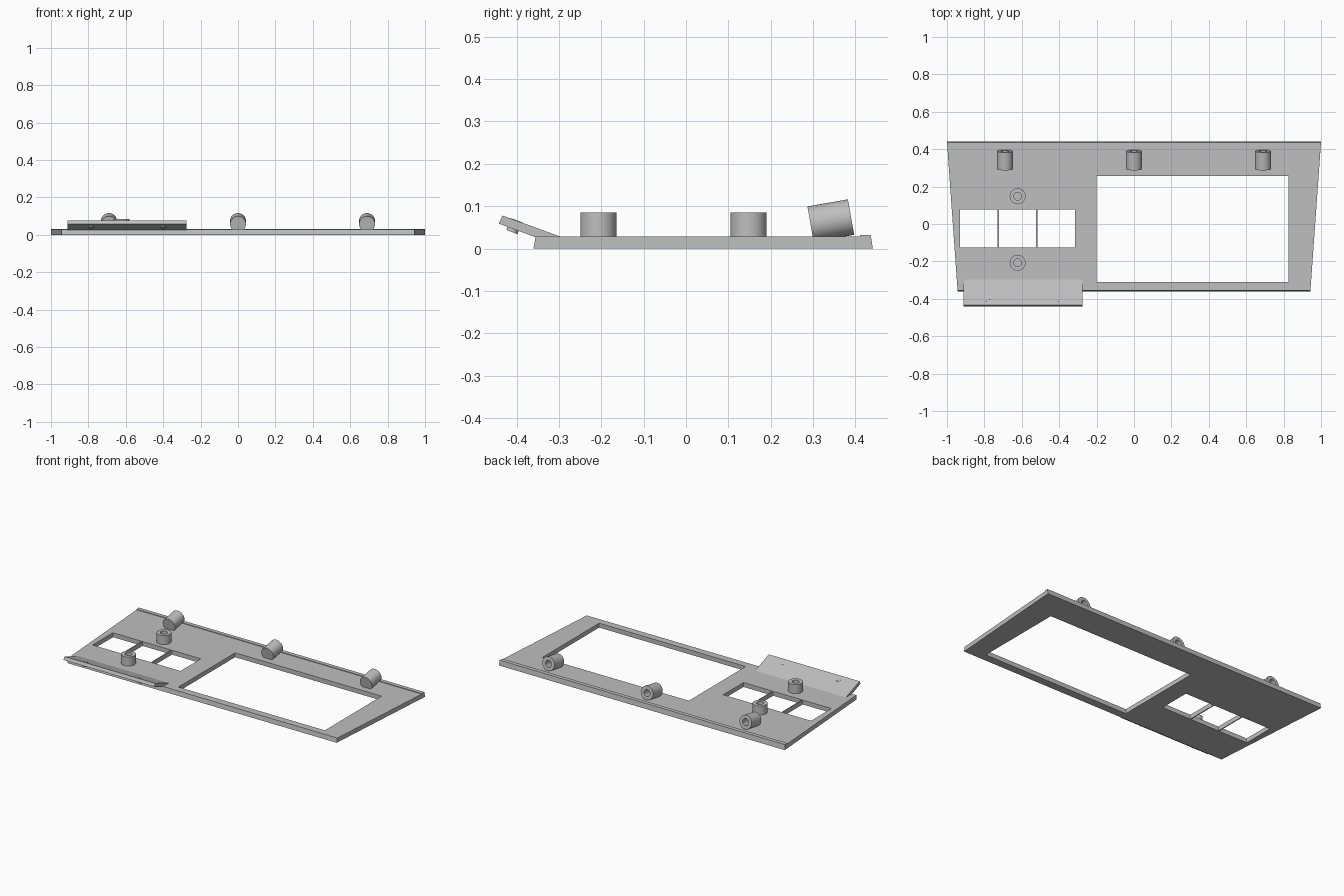
import bpy, bmesh, math
from mathutils import Matrix

cube = bpy.data.objects.get("Cube")
if cube:
    bpy.data.objects.remove(cube, do_unlink=True)

grey = bpy.data.materials.new("plain_grey")
colour = (0.52, 0.52, 0.52, 1)
grey.diffuse_color = colour
grey.use_nodes = True
grey.node_tree.nodes["Principled BSDF"].inputs["Base Color"].default_value = colour


def finish(name, bm, smooth=False):
    bmesh.ops.recalc_face_normals(bm, faces=bm.faces[:])
    mesh = bpy.data.meshes.new(name)
    bm.to_mesh(mesh)
    bm.free()
    mesh.materials.append(grey)
    ob = bpy.data.objects.new(name, mesh)
    bpy.context.collection.objects.link(ob)
    if smooth:
        bpy.ops.object.select_all(action='DESELECT')
        ob.select_set(True)
        bpy.context.view_layer.objects.active = ob
        bpy.ops.object.shade_smooth_by_angle(angle=math.radians(35))
    return ob


def extrude_x(name, profile, left, right):
    """Y-Z profile extruded in x; left and right give the ends at each y."""
    bm = bmesh.new()
    ends = [[bm.verts.new((f(y), y, z)) for y, z in profile] for f in (left, right)]
    a, b = ends
    bm.faces.new(a)
    bm.faces.new(b)
    n = len(profile)
    for i in range(n):
        j = (i + 1) % n
        bm.faces.new((a[i], a[j], b[j], b[i]))
    return finish(name, bm)


def lathe(name, profile, matrix, steps=40):
    """Radius-height profile turned about the local z axis."""
    bm = bmesh.new()
    verts = [bm.verts.new((r, 0, z)) for r, z in profile]
    edges = [bm.edges.new(pair) for pair in zip(verts, verts[1:])]
    bmesh.ops.spin(bm, geom=verts + edges, cent=(0, 0, 0), axis=(0, 0, 1),
                   angle=math.tau, steps=steps, use_duplicate=False)
    bmesh.ops.remove_doubles(bm, verts=bm.verts[:], dist=0.0002)
    bmesh.ops.transform(bm, matrix=matrix, verts=bm.verts[:])
    return finish(name, bm, smooth=True)


def socket(radius, bore, length, depth):
    return [(0, 0), (radius, 0), (radius, length), (bore, length),
            (bore, length - depth), (0, length - depth)]


# Tapered panel with a raised lip along the back edge
def half_width(y):
    return 0.943 + 0.057 * (y + 0.36) / 0.8


panel = extrude_x("panel", [(-0.36, 0), (0.441, 0), (0.436, 0.032),
                            (0.411, 0.032), (0.411, 0.028), (-0.355, 0.028)],
                  lambda y: -half_width(y), half_width)

# Openings: one large window and three small ones split by thin bars
openings = [(-0.2, 0.825, -0.31, 0.257),
            (-0.93, -0.729, -0.125, 0.078),
            (-0.723, -0.523, -0.125, 0.078),
            (-0.517, -0.315, -0.125, 0.078)]
cut = bmesh.new()
for x0, x1, y0, y1 in openings:
    place = Matrix.Translation(((x0 + x1) / 2, (y0 + y1) / 2, 0))
    bmesh.ops.create_cube(cut, size=1,
                          matrix=place @ Matrix.Diagonal((x1 - x0, y1 - y0, 0.2, 1)))
cutter = finish("opening_cutter", cut)
cutter.hide_render = True
cutter.hide_viewport = True
mod = panel.modifiers.new("openings", 'BOOLEAN')
mod.object = cutter
mod.solver = 'EXACT'
bpy.context.view_layer.update()
cut_mesh = bpy.data.meshes.new_from_object(
    panel.evaluated_get(bpy.context.evaluated_depsgraph_get()))
panel.modifiers.clear()
panel.data = cut_mesh
bpy.data.objects.remove(cutter, do_unlink=True)

# Sloping front tab
extrude_x("front_tab", [(-0.433, 0.078), (-0.442, 0.059), (-0.345, 0.023), (-0.293, 0.027)],
          lambda y: -0.912, lambda y: -0.276)

# Small pins under the tab
for side, x in (("right", -0.785), ("left", -0.4)):
    lathe(f"tab_pin_{side}", [(0, 0), (0.014, 0), (0.014, 0.03), (0, 0.03)],
          Matrix.Translation((x, -0.411, 0.039)) @ Matrix.Rotation(math.radians(20), 4, 'X')
          @ Matrix.Rotation(math.radians(-40), 4, 'X'), steps=20)

# Upright screw bosses beside the small windows
for side, y in (("back", 0.148), ("front", -0.207)):
    lathe(f"screw_boss_{side}", socket(0.0425, 0.021, 0.06, 0.05),
          Matrix.Translation((-0.622, y, 0.025)))

# Tilted sockets along the back, open to the rear
for side, x in (("right", -0.69), ("middle", 0), ("left", 0.69)):
    lathe(f"tilted_socket_{side}", socket(0.0425, 0.021, 0.097, 0.075),
          Matrix.Translation((x, 0.294, 0.0575)) @ Matrix.Rotation(math.radians(-80), 4, 'X'))
